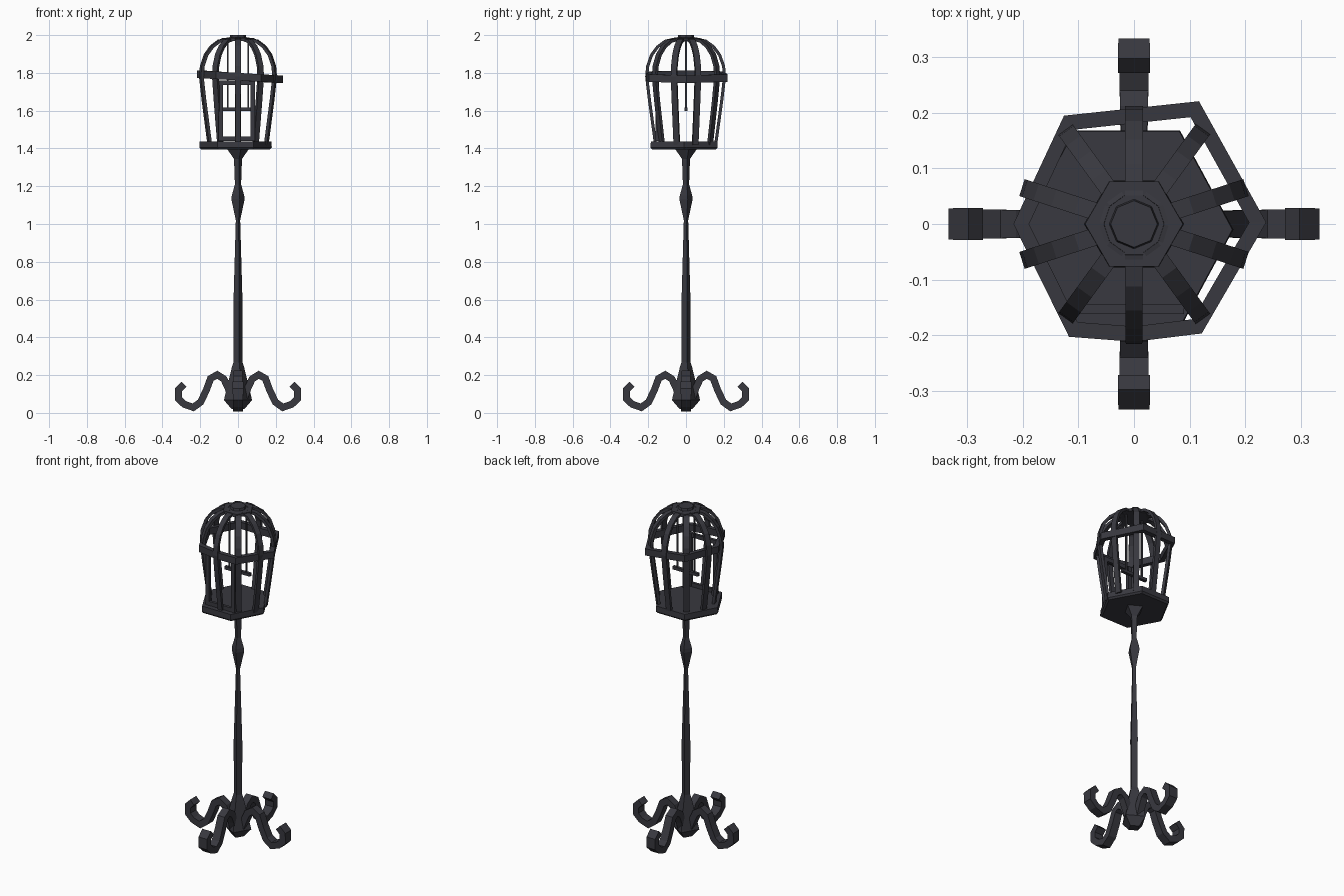
import bpy, bmesh, math
from mathutils import Vector, Matrix

if "Cube" in bpy.data.objects:
    bpy.data.objects.remove(bpy.data.objects["Cube"])

iron = bpy.data.materials.new("dark_iron")
iron.diffuse_color = (0.04, 0.04, 0.05, 1)
iron.use_nodes = True
iron.node_tree.nodes["Principled BSDF"].inputs["Base Color"].default_value = iron.diffuse_color


def make(name, verts, faces):
    me = bpy.data.meshes.new(name)
    me.from_pydata(verts, [], faces)
    bm = bmesh.new()
    bm.from_mesh(me)
    bmesh.ops.recalc_face_normals(bm, faces=bm.faces)
    bm.to_mesh(me)
    bm.free()
    me.materials.append(iron)
    ob = bpy.data.objects.new(name, me)
    bpy.context.collection.objects.link(ob)
    return ob


def lathe(name, profile, n, rot=0, centre=(0, 0), sy=1):
    """Stack of n-sided rings from (radius, z) pairs."""
    v, f = [], []
    for r, z in profile:
        for i in range(n):
            a = math.radians(rot) + math.tau * i / n
            v.append((centre[0] + r * math.cos(a), centre[1] + sy * r * math.sin(a), z))
    for k in range(len(profile) - 1):
        for i in range(n):
            j = (i + 1) % n
            f.append((k * n + i, k * n + j, k * n + n + j, k * n + n + i))
    f.append(tuple(range(n)))
    f.append(tuple(range(len(v) - n, len(v))))
    return make(name, v, f)


def ribbon(name, path, thick, widths, angle):
    """Rectangular strip along an (r, z) path, turned about z."""
    m = Matrix.Rotation(math.radians(angle), 3, 'Z')
    p = [Vector(q) for q in path]
    v, f = [], []
    last = len(p) - 1
    for i, q in enumerate(p):
        a = (q - p[i - 1]).normalized() if i else (p[1] - q).normalized()
        b = (p[i + 1] - q).normalized() if i < last else a
        t = (a + b).normalized()
        nrm = Vector((-t.y, t.x)) * (thick / 2 / max(0.6, t.dot(a)))
        w = widths[0] + (widths[1] - widths[0]) * i / last
        for s, side in ((1, 1), (1, -1), (-1, -1), (-1, 1)):
            c = q + nrm * s
            v.append(m @ Vector((c.x, side * w / 2, c.y)))
    for i in range(last):
        for k in range(4):
            j = (k + 1) % 4
            f.append((4 * i + k, 4 * i + j, 4 * i + 4 + j, 4 * i + 4 + k))
    f += [(0, 1, 2, 3), tuple(range(4 * last, 4 * last + 4))]
    return make(name, v, f)


def box(name, lo, hi):
    v = [(x, y, z) for x in (lo[0], hi[0]) for y in (lo[1], hi[1]) for z in (lo[2], hi[2])]
    return make(name, v, [(0, 1, 3, 2), (4, 6, 7, 5), (0, 4, 5, 1),
                          (2, 3, 7, 6), (0, 2, 6, 4), (1, 5, 7, 3)])


# four-sided pole with flared foot, knop and top collar
lathe("pole", [(0.035, 0.02), (0.077, 0.068), (0.034, 0.24), (0.024, 0.27), (0.025, 0.58),
               (0.012, 1.02), (0.036, 1.13), (0.034, 1.15), (0.017, 1.21), (0.022, 1.345),
               (0.062, 1.4)], 4, -75)

# scrolled feet
foot = [(0.03, 0.07), (0.052, 0.13), (0.075, 0.18), (0.11, 0.202), (0.145, 0.182),
        (0.168, 0.12), (0.198, 0.057), (0.237, 0.029), (0.285, 0.046), (0.315, 0.075),
        (0.315, 0.122), (0.285, 0.152)]
for i in range(4):
    ribbon("foot_scroll", foot, 0.037, (0.04, 0.058), 90 * i)

# cage floor
lathe("cage_floor", [(0.182, 1.395), (0.192, 1.405), (0.19, 1.438)], 6, 0, (-0.013, -0.01), 1.07)

# ten curved cage bars
bar = [(0.157, 1.42), (0.175, 1.55), (0.19, 1.66), (0.204, 1.78), (0.199, 1.835),
       (0.178, 1.895), (0.146, 1.938), (0.105, 1.968), (0.05, 1.98)]
for i in range(10):
    ribbon("cage_bar", bar, 0.016, (0.032, 0.032), 18 + 36 * i) if i != 7 else \
        ribbon("front_bar", [(r + 0.004, z) for r, z in bar], 0.016, (0.028, 0.032), 270)

# slightly tilted, irregular middle hoop
pts = [(0.238, 0.003), (0.117, 0.221), (-0.126, 0.195), (-0.217, 0.0),
       (-0.117, -0.203), (0.0, -0.212), (0.122, -0.197)]
v, f, n = [], [], len(pts)
for s, dz in ((1, 0.02), (1, -0.02), (0.87, -0.02), (0.87, 0.02)):
    v += [(x * s, y * s, 1.78 - 0.06 * x + dz) for x, y in pts]
for k in range(4):
    for i in range(n):
        j, q = (i + 1) % n, (k + 1) % 4
        f.append((k * n + i, k * n + j, q * n + j, q * n + i))
make("middle_hoop", v, f)

# top cap and button
lathe("top_cap", [(0.09, 1.968), (0.088, 1.986)], 6)
lathe("top_button", [(0.045, 1.984), (0.042, 2.0)], 8, 90)

# door frame at the front
for x in (-0.092, 0.078):
    box("door_side", (x - 0.012, -0.162, 1.44), (x + 0.012, -0.144, 1.76))
for z in (1.452, 1.748):
    box("door_rail", (-0.092, -0.161, z - 0.012), (0.078, -0.145, z + 0.012))

# swing: perch hung on two wires
box("perch", (-0.085, -0.009, 1.598), (0.085, 0.009, 1.616))
for x in (-0.055, 0.055):
    box("swing_wire", (x - 0.004, -0.004, 1.6), (x + 0.004, 0.004, 1.975))
